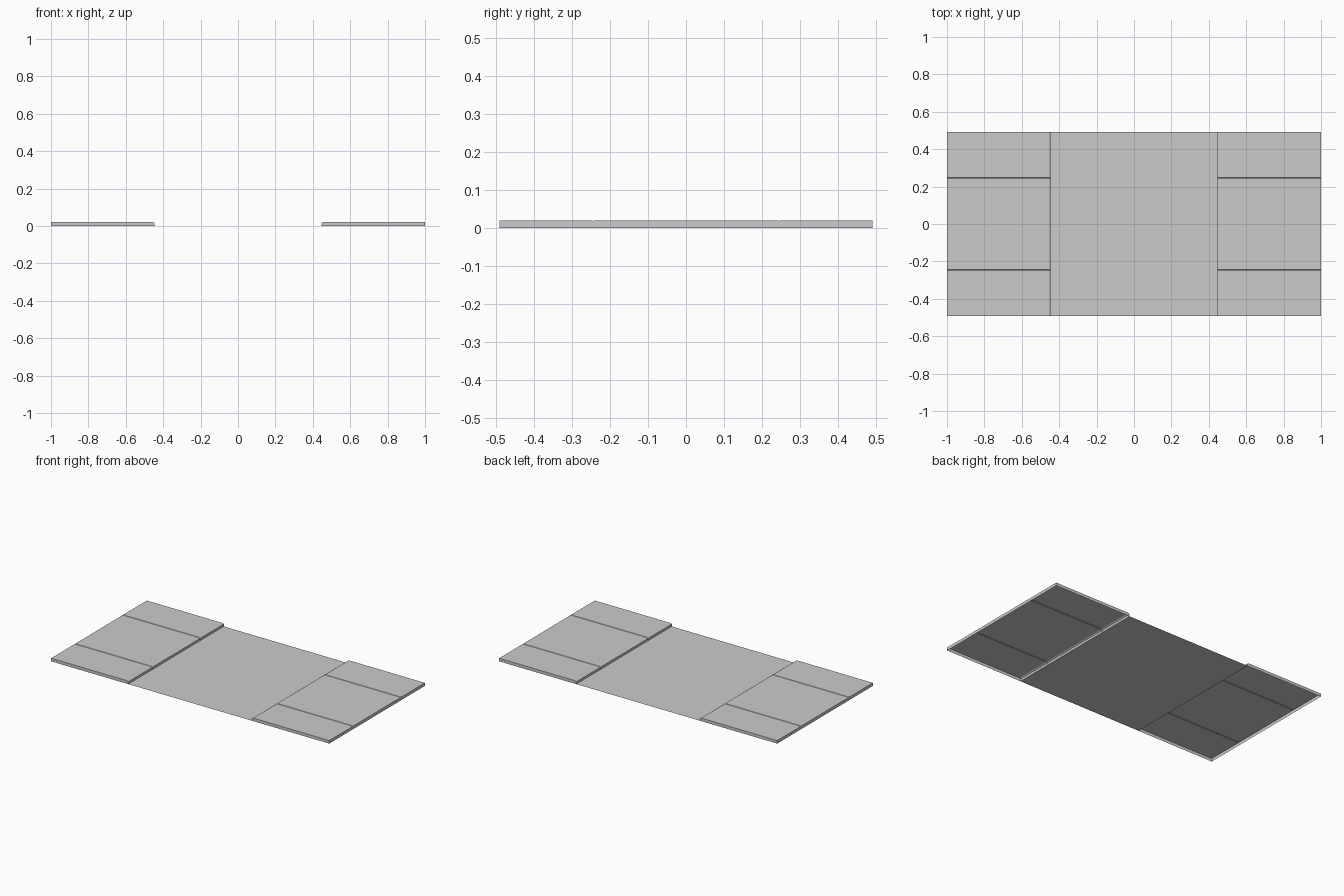
import bpy, bmesh

if "Cube" in bpy.data.objects:
    bpy.data.objects.remove(bpy.data.objects["Cube"])

HALF_Y = 0.491   # half the depth of the piece
CURB_X = 0.446   # where the curb meets the roadway
TOP = 0.02       # pavement height
SEAM_Y = 0.246   # seam distance from the middle
SEAM_W = 0.003   # half the seam width
SEAM_D = 0.003   # seam depth


def make_object(name, bm):
    mesh = bpy.data.meshes.new(name)
    bm.to_mesh(mesh)
    bm.free()
    obj = bpy.data.objects.new(name, mesh)
    bpy.context.collection.objects.link(obj)
    return obj


def pavement_profile(d):
    # curb face, chamfer, walking surface and outer edge; d sinks the seam
    return [(CURB_X + d, 0), (CURB_X + d, TOP - 0.005), (CURB_X + 0.008 + d, TOP - d),
            (1.0, TOP - d), (1.0, 0)]


def pavement(name, side):
    # profile swept along y with V-shaped seams, open underneath
    stations = [(-HALF_Y, 0)]
    for c in (-SEAM_Y, SEAM_Y):
        stations += [(c - SEAM_W, 0), (c, SEAM_D), (c + SEAM_W, 0)]
    stations.append((HALF_Y, 0))
    bm = bmesh.new()
    rings = [[bm.verts.new((side * x, y, z)) for x, z in pavement_profile(d)]
             for y, d in stations]
    for a, b in zip(rings, rings[1:]):
        for i in range(len(a) - 1):
            quad = [a[i], b[i], b[i + 1], a[i + 1]]
            bm.faces.new(quad if side > 0 else quad[::-1])
    # end walls
    bm.faces.new(rings[0] if side < 0 else rings[0][::-1])
    bm.faces.new(rings[-1] if side > 0 else rings[-1][::-1])
    bm.normal_update()
    # make sure the walking surface faces up
    if max(bm.faces, key=lambda f: abs(f.normal.z) * f.calc_area()).normal.z < 0:
        bmesh.ops.reverse_faces(bm, faces=bm.faces[:])
    bmesh.ops.recalc_face_normals(bm, faces=bm.faces[:])
    return make_object(name, bm)


# flat roadway
bm = bmesh.new()
bm.faces.new([bm.verts.new((x, y, 0)) for x, y in
              ((-CURB_X, -HALF_Y), (CURB_X, -HALF_Y), (CURB_X, HALF_Y), (-CURB_X, HALF_Y))])
make_object("roadway", bm)

# raised pavements on both sides
pavement("pavement_left", -1)
pavement("pavement_right", 1)
